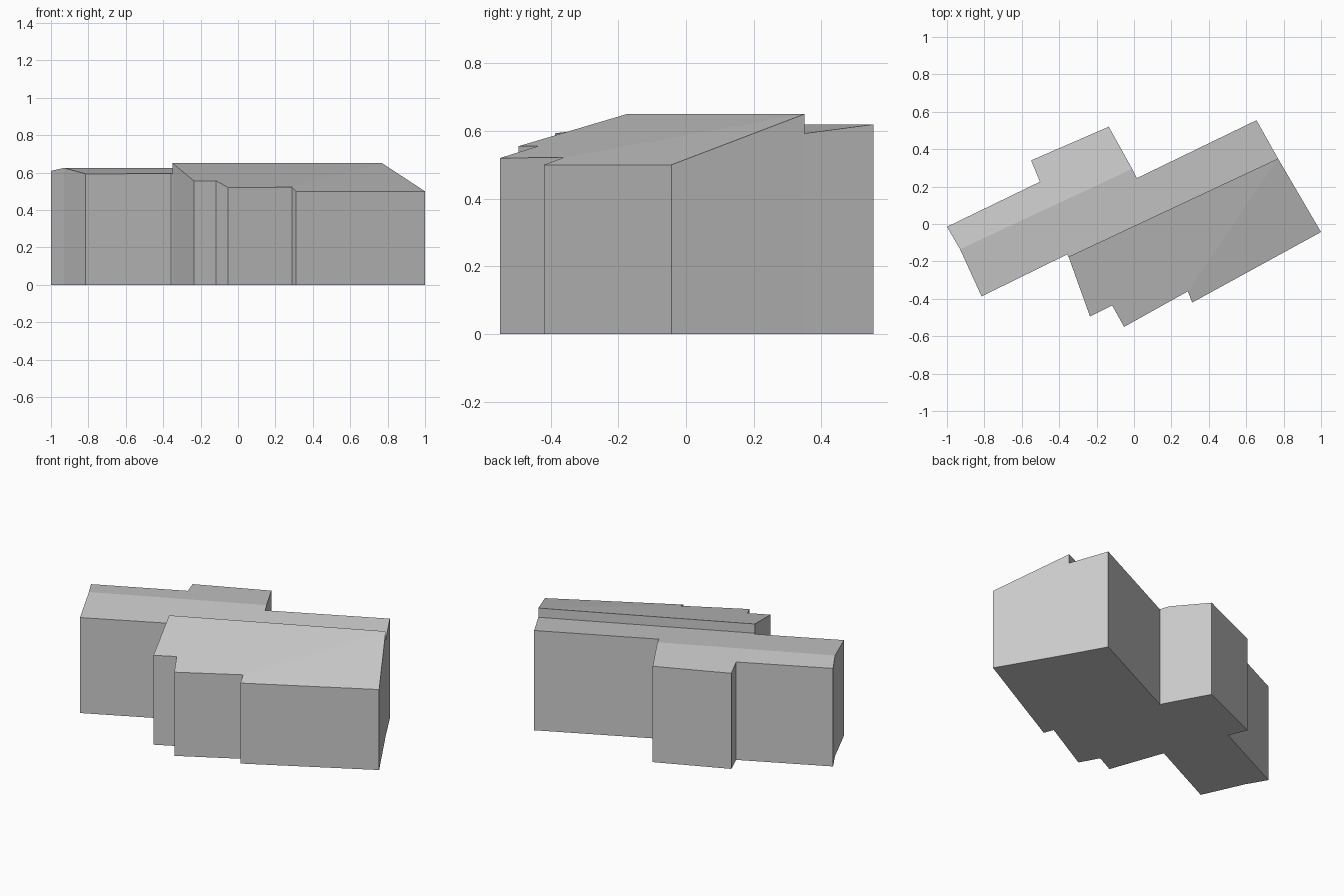
import bpy
import bmesh
from mathutils import Vector

cube = bpy.data.objects.get("Cube")
if cube:
    bpy.data.objects.remove(cube)

grey = bpy.data.materials.new("plain_grey")
grey.use_nodes = True
grey.diffuse_color = (0.6, 0.6, 0.6, 1)
bsdf = grey.node_tree.nodes["Principled BSDF"]
bsdf.inputs["Base Color"].default_value = grey.diffuse_color
bsdf.inputs["Roughness"].default_value = 0.8


def building(name, eaves, roof_faces):
    """Walls from the ground up to a ring of roof points, plus floor and roof."""
    bm = bmesh.new()
    top = [bm.verts.new(p) for p in eaves]
    base = [bm.verts.new((p[0], p[1], 0)) for p in eaves]
    bm.faces.new(base[::-1])
    for i in range(len(top)):
        j = (i + 1) % len(top)
        bm.faces.new((base[i], base[j], top[j], top[i]))
    for face in roof_faces:
        bm.faces.new([top[i] for i in face])
    bm.normal_update()
    mesh = bpy.data.meshes.new(name)
    bm.to_mesh(mesh)
    bm.free()
    mesh.materials.append(grey)
    obj = bpy.data.objects.new(name, mesh)
    bpy.context.collection.objects.link(obj)
    return obj


# Rear wing with side annexe: a shallow pitched roof either side of a ridge
ridge_start = Vector((-0.93, -0.135))
ridge_end = Vector((-0.01, 0.295))
ridge_dir = (ridge_end - ridge_start).normalized()
RIDGE_HEIGHT, PITCH = 0.625, 0.115


def on_roof(x, y):
    distance = abs(ridge_dir.cross(Vector((x, y)) - ridge_start))
    return (x, y, RIDGE_HEIGHT - PITCH * distance)


outline = [(-1, -0.015), ridge_start, (-0.815, -0.387), (-0.358, -0.163),
           (-0.35, -0.175), (0.77, 0.35), (0.655, 0.555), (0.015, 0.245),
           ridge_end, (-0.135, 0.52), (-0.55, 0.34), (-0.503, 0.226)]
building("rear_wing", [on_roof(*p) for p in outline],
         [range(1, 9), (8, 9, 10, 11, 0, 1)])

# Front wing: taller single-pitch roof with a stepped front wall
building("front_wing",
         [(-0.35, -0.175, 0.65), (-0.235, -0.495, 0.555),
          (-0.117, -0.435, 0.556), (-0.053, -0.55, 0.52),
          (0.288, -0.36, 0.522), (0.311, -0.42, 0.5),
          (1, -0.043, 0.5), (0.77, 0.35, 0.65)],
         [(0, 1, 2, 3, 4, 7), (4, 5, 6, 7)])
